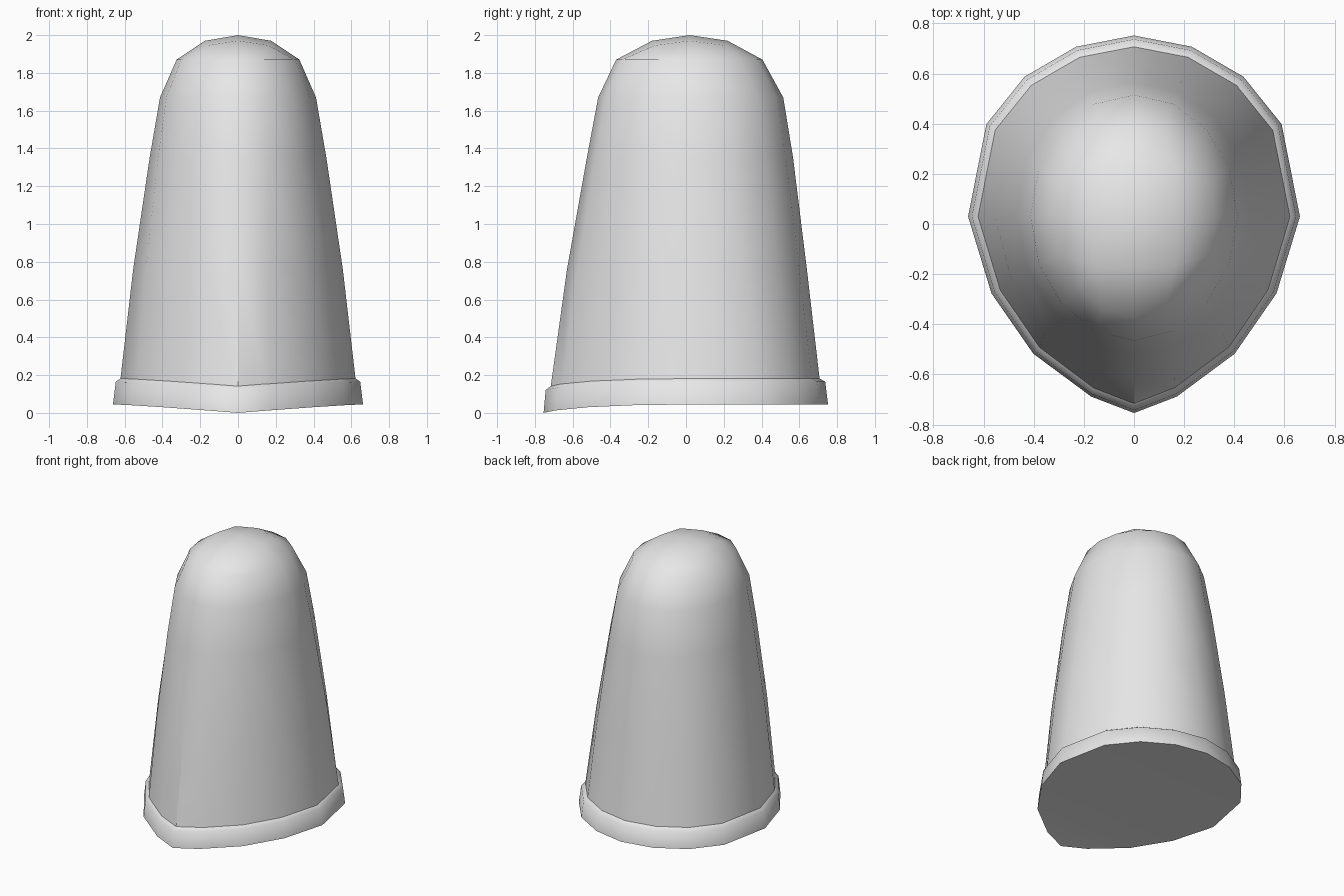
import bpy, bmesh, math

cube = bpy.data.objects.get("Cube")
if cube:
    bpy.data.objects.remove(cube, do_unlink=True)

grey = bpy.data.materials.new("light grey")
grey.use_nodes = True
grey.diffuse_color = (0.8, 0.8, 0.8, 1)
grey.node_tree.nodes["Principled BSDF"].inputs["Base Color"].default_value = (0.8, 0.8, 0.8, 1)

MID_Y = 0.03  # depth of the widest point
# Left half of the pointed outline, back to front, then mirrored
HALF = [(0, .755), (.23, .71), (.435, .59), (.587, .40), (.66, MID_Y),
        (.567, -.275), (.40, -.515), (.17, -.685), (0, -.75)]
OUTLINE = HALF + [(-x, y) for x, y in HALF[-2:0:-1]]
N = len(OUTLINE)
FRONT = N // 2


def ring(width, back, front, roundness, z, dip=0.0):
    """Outline scaled to its extents, blended to an ellipse; dip lowers the front."""
    pts = []
    for i, (px, py) in enumerate(OUTLINE):
        a = 2 * math.pi * i / N
        ux = px / .66
        uy = (py - MID_Y) / (.725 if py > MID_Y else .78)
        ux += (math.sin(a) - ux) * roundness
        uy += (math.cos(a) - uy) * roundness
        depth = back - MID_Y if uy > 0 else MID_Y - front
        drop = dip * max(0, 1 - abs(ux)) ** 1.2 if uy < 0 else 0
        pts.append((ux * width, MID_Y + uy * depth, z - drop))
    return pts


def loft(rings):
    bm = bmesh.new()
    loops = [[bm.verts.new(p) for p in r] for r in rings]
    for lo, hi in zip(loops, loops[1:]):
        for i in range(N):
            j = (i + 1) % N
            bm.faces.new((lo[i], lo[j], hi[j], hi[i]))
    return bm, loops


def finish(name, bm):
    bmesh.ops.recalc_face_normals(bm, faces=bm.faces)
    mesh = bpy.data.meshes.new(name)
    bm.to_mesh(mesh)
    bm.free()
    mesh.materials.append(grey)
    obj = bpy.data.objects.new(name, mesh)
    bpy.context.collection.objects.link(obj)
    bpy.ops.object.select_all(action='DESELECT')
    obj.select_set(True)
    bpy.context.view_layer.objects.active = obj
    bpy.ops.object.shade_smooth_by_angle(angle=math.radians(60))


# Flared rim, its underside closed by strips from side to side
bm, loops = loft([
    ring(.662, .752, -.754, 0, .045, .045),
    ring(.647, .737, -.743, 0, .165, .045),
    ring(.62, .705, -.716, 0, .184, .042)])
foot = loops[0]
for i in range(FRONT):
    strip = [foot[i], foot[i + 1], foot[-i - 1], foot[-i]]
    bm.faces.new(list(dict.fromkeys(strip)))
finish("rim", bm)

# Tapered shell, pointed at the foot and round at the crown
bm, loops = loft([
    ring(.627, .712, -.722, 0, .14, .042),
    ring(.555, .64, -.63, .3, .76),
    ring(.468, .567, -.525, .7, 1.35),
    ring(.413, .515, -.465, .9, 1.67),
    ring(.325, .405, -.37, 1, 1.87)])
bm.edges.get((loops[0][FRONT], loops[1][FRONT])).smooth = False

# Crown as a four by four grid of quads inside the top ring
top = loops[-1]
grid = {}
for k in range(N):
    side, step = divmod((k + 2) % N, 4)
    u, v = [(step - 2, 2), (2, 2 - step), (2 - step, -2), (-2, step - 2)][side]
    grid[u, v] = top[k]
for u in (-1, 0, 1):
    for v in (-1, 0, 1):
        corner = .93 if u and v else 1
        z = 2 - .03 * (abs(u) + abs(v)) + (.005 if u and v else 0)
        grid[u, v] = bm.verts.new((.175 * u * corner, .02 + .2 * v * corner, z))
for u in range(-2, 2):
    for v in range(-2, 2):
        bm.faces.new((grid[u, v], grid[u + 1, v], grid[u + 1, v + 1], grid[u, v + 1]))
finish("shell", bm)
